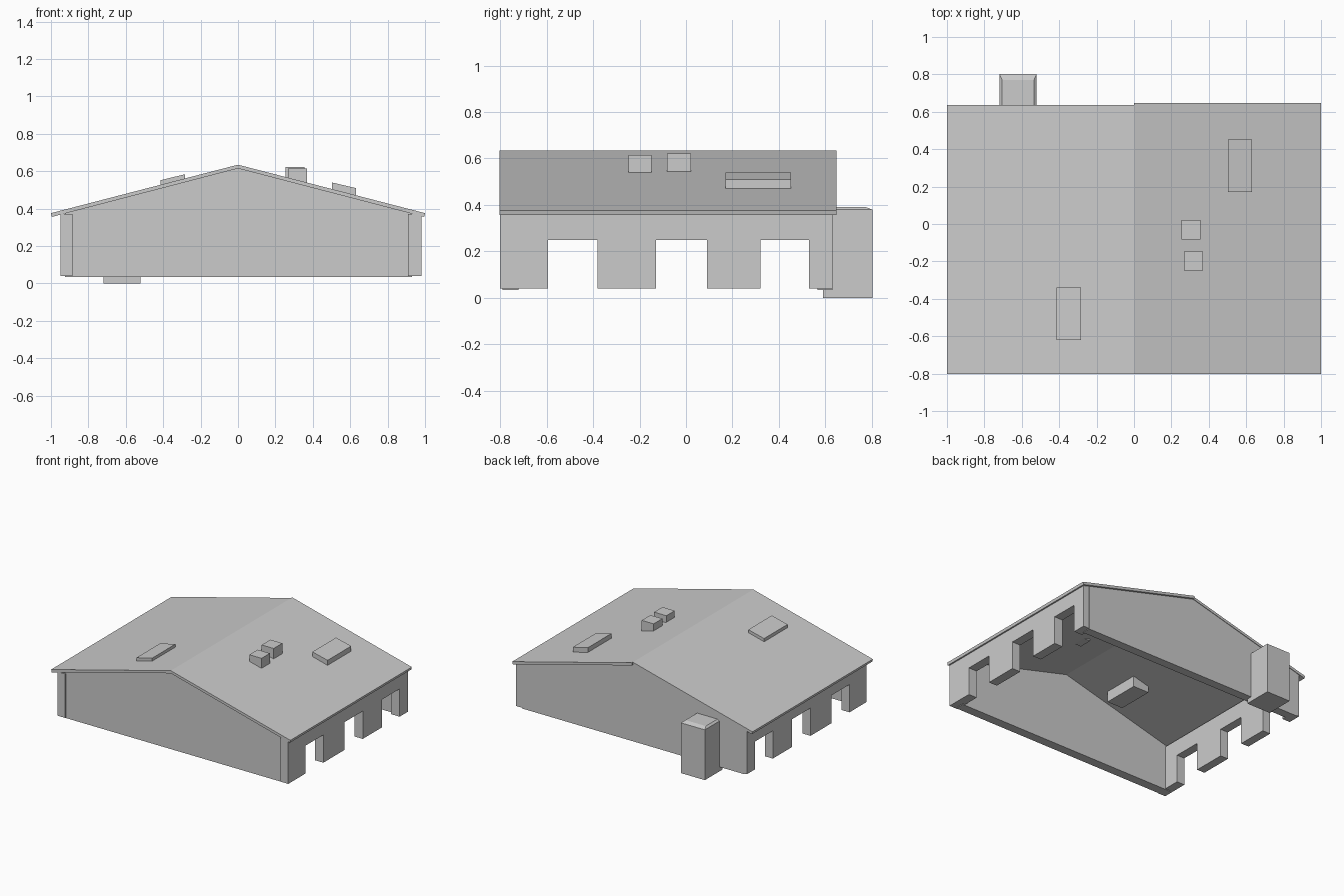
import bpy, bmesh

if "Cube" in bpy.data.objects:
    bpy.data.objects.remove(bpy.data.objects["Cube"])


def prism(name, pts, axis, a, b):
    """Extrude a 2D profile along 'x' (profile y,z) or 'y' (profile x,z)."""
    bm = bmesh.new()

    def place(p, d):
        return (d, p[0], p[1]) if axis == 'x' else (p[0], d, p[1])

    face = bm.faces.new([bm.verts.new(place(p, a)) for p in pts])
    ext = bmesh.ops.extrude_face_region(bm, geom=[face])
    vec = (b - a, 0, 0) if axis == 'x' else (0, b - a, 0)
    verts = [g for g in ext['geom'] if isinstance(g, bmesh.types.BMVert)]
    bmesh.ops.translate(bm, verts=verts, vec=vec)
    bmesh.ops.recalc_face_normals(bm, faces=bm.faces[:])
    mesh = bpy.data.meshes.new(name)
    bm.to_mesh(mesh)
    bm.free()
    obj = bpy.data.objects.new(name, mesh)
    bpy.context.collection.objects.link(obj)
    return obj


def box_profile(x0, x1, z0, z1, z2):
    return [(x0, z0), (x1, z0), (x1, z2), (x0, z1)]


# Roof slopes, the right one slightly longer at the back
for side, sx, back in (("left", -1, 0.635), ("right", 1, 0.647)):
    slope = [(0, 0.635), (sx, 0.376), (sx * 0.995, 0.356), (0, 0.615)]
    prism(f"roof_{side}", slope, 'y', -0.803, back)

# Gable walls at front and back
gable = [(-0.925, 0.035), (0.93, 0.035), (0.93, 0.38), (0, 0.622), (-0.925, 0.38)]
prism("front_wall", gable, 'y', -0.79, -0.72)
prism("back_wall", gable, 'y', 0.565, 0.631)

# Side walls with three openings cut up from the base
outline = [(-0.8, 0.04)]
for y0, y1 in ((-0.595, -0.38), (-0.13, 0.09), (0.32, 0.53)):
    outline += [(y0, 0.04), (y0, 0.25), (y1, 0.25), (y1, 0.04)]
outline += [(0.63, 0.04), (0.63, 0.372), (-0.8, 0.372)]
prism("left_wall", outline, 'x', -0.95, -0.885)
prism("right_wall", outline, 'x', 0.91, 0.98)

# Skylights following the roof slope
prism("skylight_left", box_profile(-0.415, -0.283, 0.46, 0.552, 0.584), 'y', -0.62, -0.34)
prism("skylight_right", box_profile(0.503, 0.63, 0.465, 0.54, 0.51), 'y', 0.17, 0.452)

# Roof vents
prism("roof_vent_back", box_profile(0.255, 0.355, 0.54, 0.622, 0.622), 'y', -0.082, 0.022)
prism("roof_vent_front", box_profile(0.268, 0.37, 0.53, 0.615, 0.615), 'y', -0.248, -0.148)

# Chimney block behind the house, with a chamfered top
chimney = prism("chimney", box_profile(-0.72, -0.52, 0, 0.38, 0.38), 'y', 0.59, 0.803)
bm = bmesh.new()
bm.from_mesh(chimney.data)
top = max(bm.faces, key=lambda f: f.calc_center_median().z)
cap = bmesh.ops.extrude_face_region(bm, geom=[top])
for v in [g for g in cap['geom'] if isinstance(g, bmesh.types.BMVert)]:
    v.co.z = 0.392
    v.co.x += 0.015 if v.co.x < -0.62 else -0.015
    if v.co.y > 0.7:
        v.co.y -= 0.033
if top.is_valid:
    bm.faces.remove(top)
bmesh.ops.recalc_face_normals(bm, faces=bm.faces[:])
bm.to_mesh(chimney.data)
bm.free()
